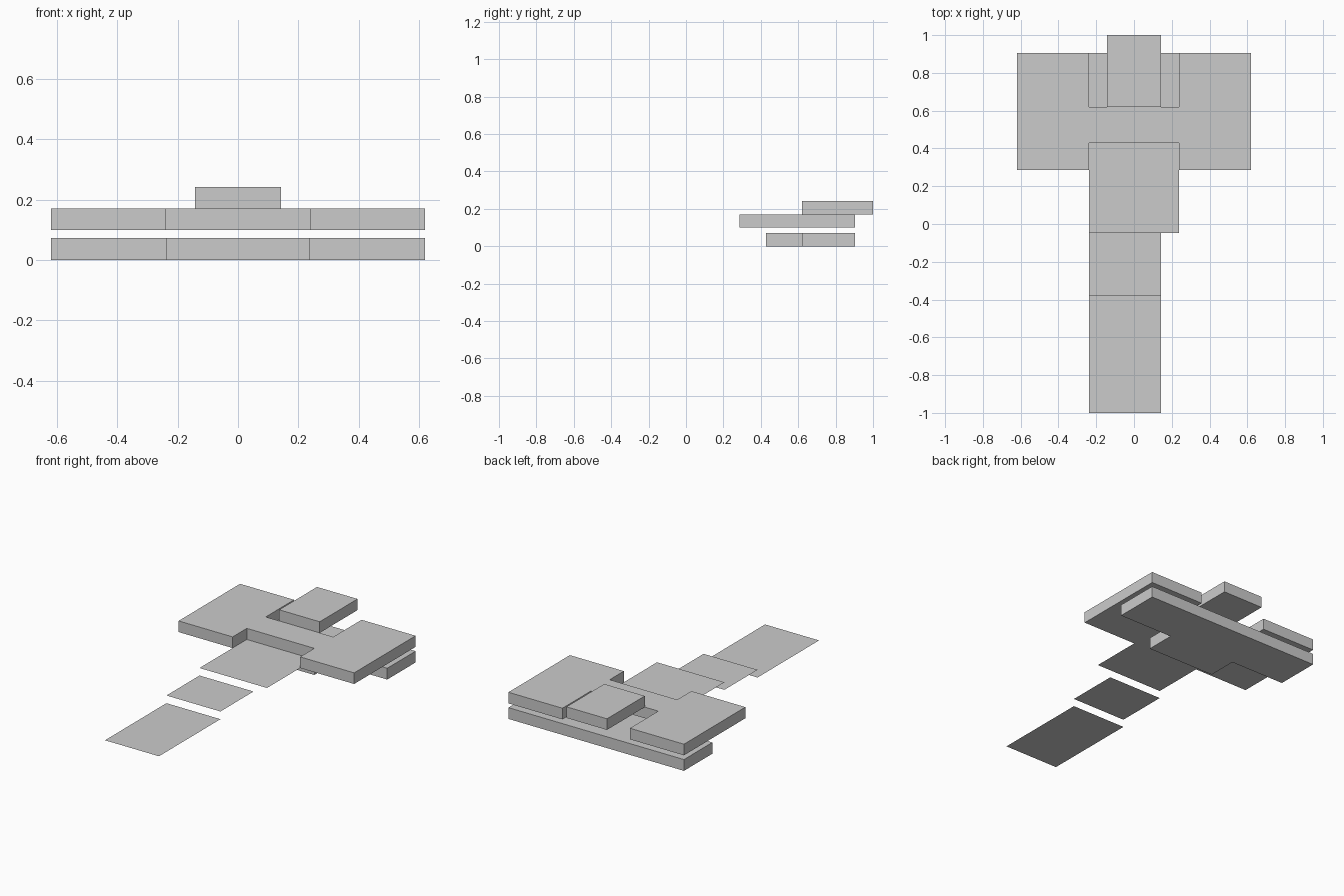
import bpy
import bmesh

if "Cube" in bpy.data.objects:
    bpy.data.objects.remove(bpy.data.objects["Cube"])

U = 1 / 21  # layout unit: the outlines follow a 42-unit long grid


def slab(name, outline, z0, thickness=0.0):
    """Flat outline in layout units, extruded upward when it has a thickness."""
    bm = bmesh.new()
    face = bm.faces.new([bm.verts.new((x * U, y * U, z0)) for x, y in outline])
    if thickness:
        top = bmesh.ops.extrude_face_region(bm, geom=[face])["geom"]
        verts = [v for v in top if isinstance(v, bmesh.types.BMVert)]
        bmesh.ops.translate(bm, verts=verts, vec=(0, 0, thickness))
        bmesh.ops.recalc_face_normals(bm, faces=bm.faces)
    mesh = bpy.data.meshes.new(name)
    bm.to_mesh(mesh)
    bm.free()
    obj = bpy.data.objects.new(name, mesh)
    bpy.context.collection.objects.link(obj)
    return obj


def rect(x0, x1, y0, y1):
    return [(x0, y0), (x1, y0), (x1, y1), (x0, y1)]


def mirrored(half):
    """Complete a right-hand outline (front to back) with its left-hand mirror."""
    return half + [(-x, y) for x, y in reversed(half)]


# Lower T-shaped slab: wide at the back with a stub to the front
slab("lower_slab", mirrored([(5, 9), (5, 13), (13, 13), (13, 19)]), 0, 0.072)

# Upper H-shaped slab: two side blocks joined by a crossbar
slab("upper_slab", mirrored([(5, 9), (5, 6), (13, 6), (13, 19), (5, 19), (5, 13)]),
     0.099, 0.071)

# Raised block over the back notch
slab("top_block", rect(-3, 3, 13, 21), 0.17, 0.071)

# Paper-thin plates stepping down to the front
slab("upper_plate", rect(-5, 5, -1, 9), 0.099)
slab("middle_plate", rect(-5, 3, -8, -1), 0.051)
slab("lower_plate", rect(-5, 3, -21, -8), 0.002)
